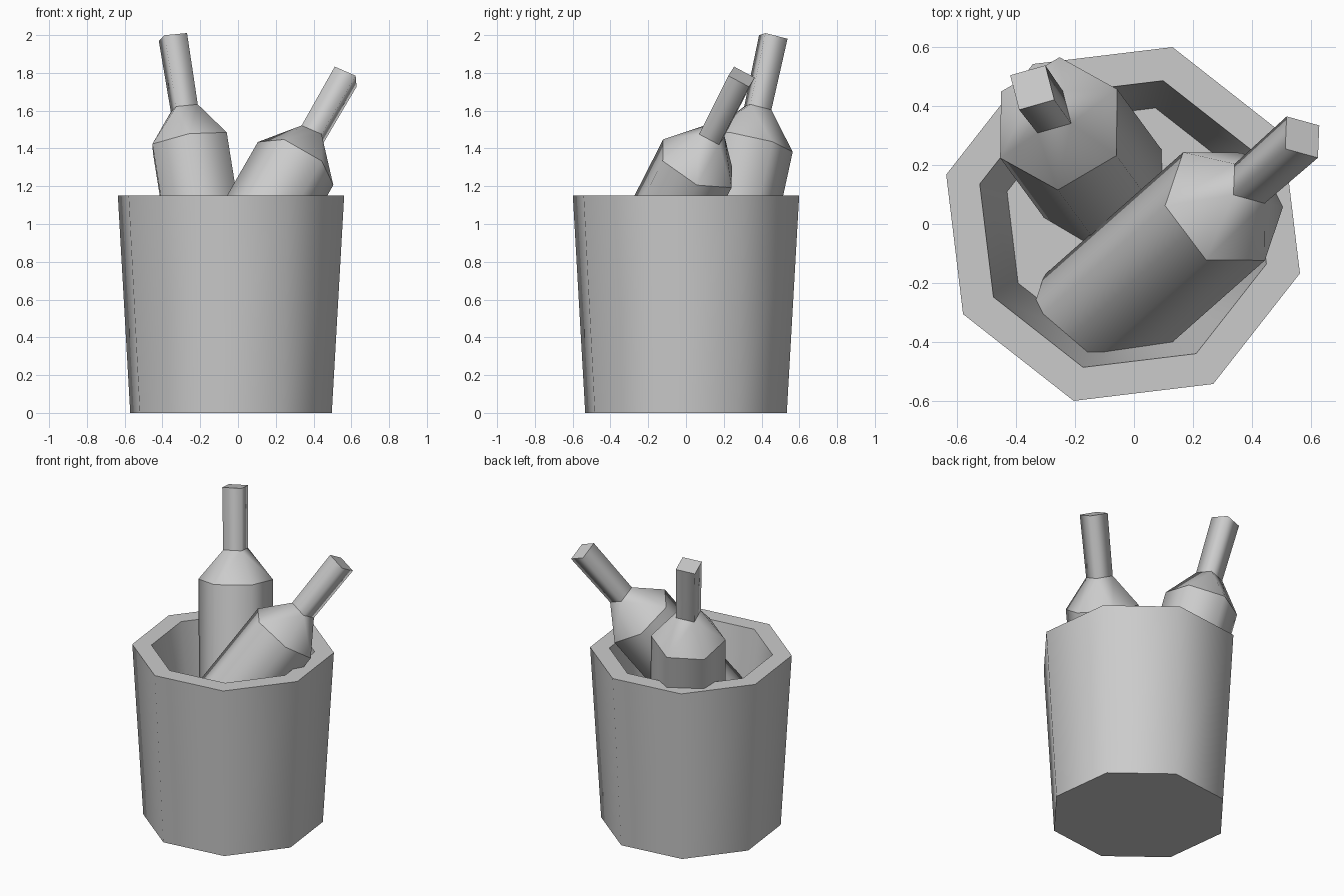
import bpy, bmesh, math
from mathutils import Vector, Matrix

if "Cube" in bpy.data.objects:
    bpy.data.objects.remove(bpy.data.objects["Cube"])


def ring(bm, n, r, z, phase=0.0):
    return [bm.verts.new((r * math.cos(phase + i * math.tau / n),
                          r * math.sin(phase + i * math.tau / n), z)) for i in range(n)]


def bridge(bm, a, b):
    n = len(a)
    for i in range(n):
        bm.faces.new((a[i], a[(i + 1) % n], b[(i + 1) % n], b[i]))


def finish(bm, name, matrix):
    # smooth around the sides, sharp along every ring
    bmesh.ops.recalc_face_normals(bm, faces=bm.faces)
    for f in bm.faces:
        f.smooth = True
    for e in bm.edges:
        a, b = e.verts
        e.smooth = abs(a.co.z - b.co.z) > 1e-4
    me = bpy.data.meshes.new(name)
    bm.to_mesh(me)
    bm.free()
    ob = bpy.data.objects.new(name, me)
    ob.matrix_world = matrix
    bpy.context.collection.objects.link(ob)


# Bucket: thick tapered octagon with a raised inner floor
bm = bmesh.new()
rings = [ring(bm, 8, r, z, math.radians(74.4))
         for r, z in ((0.554, 0), (0.622, 1.15), (0.504, 1.15), (0.408, 0.50))]
for a, b in zip(rings, rings[1:]):
    bridge(bm, a, b)
bm.faces.new(rings[0][::-1])
bm.faces.new(rings[-1])
finish(bm, "bucket", Matrix.Translation((-0.037, 0, 0)))


def bottle(name, shoulder, axis, side):
    """Six-sided body with four-sided neck; local origin at the shoulder ring."""
    w = Vector(axis).normalized()
    s = Vector(side)
    u = (s - w * s.dot(w)).normalized()
    v = w.cross(u)
    m = Matrix((u, v, w)).transposed().to_4x4()
    m.translation = shoulder

    bm = bmesh.new()
    # body
    low, high = ring(bm, 6, 0.23, -1.03), ring(bm, 6, 0.23, 0)
    base, top = ring(bm, 4, 0.084, 0.19), ring(bm, 4, 0.088, 0.58)
    bridge(bm, low, high)
    bm.faces.new(low[::-1])
    # shoulder: six sides narrowing to four
    link = [0, 1, 1, 2, 3, 3]
    for i in range(6):
        j = (i + 1) % 6
        a, b = base[link[i]], base[link[j]]
        bm.faces.new((high[i], high[j], a) if a is b else (high[i], high[j], b, a))
    # the one base edge left open is closed at its shared shoulder vertex
    bridge(bm, base, top)
    bm.faces.new(top)
    holes = [e for e in bm.edges if e.is_boundary]
    if holes:
        bmesh.ops.holes_fill(bm, edges=holes)
    bmesh.ops.triangulate(bm, faces=[f for f in bm.faces if 0.01 < f.calc_center_median().z < 0.18])
    finish(bm, name, m)


bottle("bottle_upright", (-0.255, 0.34, 1.43), (-0.088, 0.12, 0.55), (0.195, -0.115, 0))
bottle("bottle_leaning", (0.305, 0.06, 1.32), (0.268, 0.237, 0.465), (-0.14, 0.185, -0.014))
